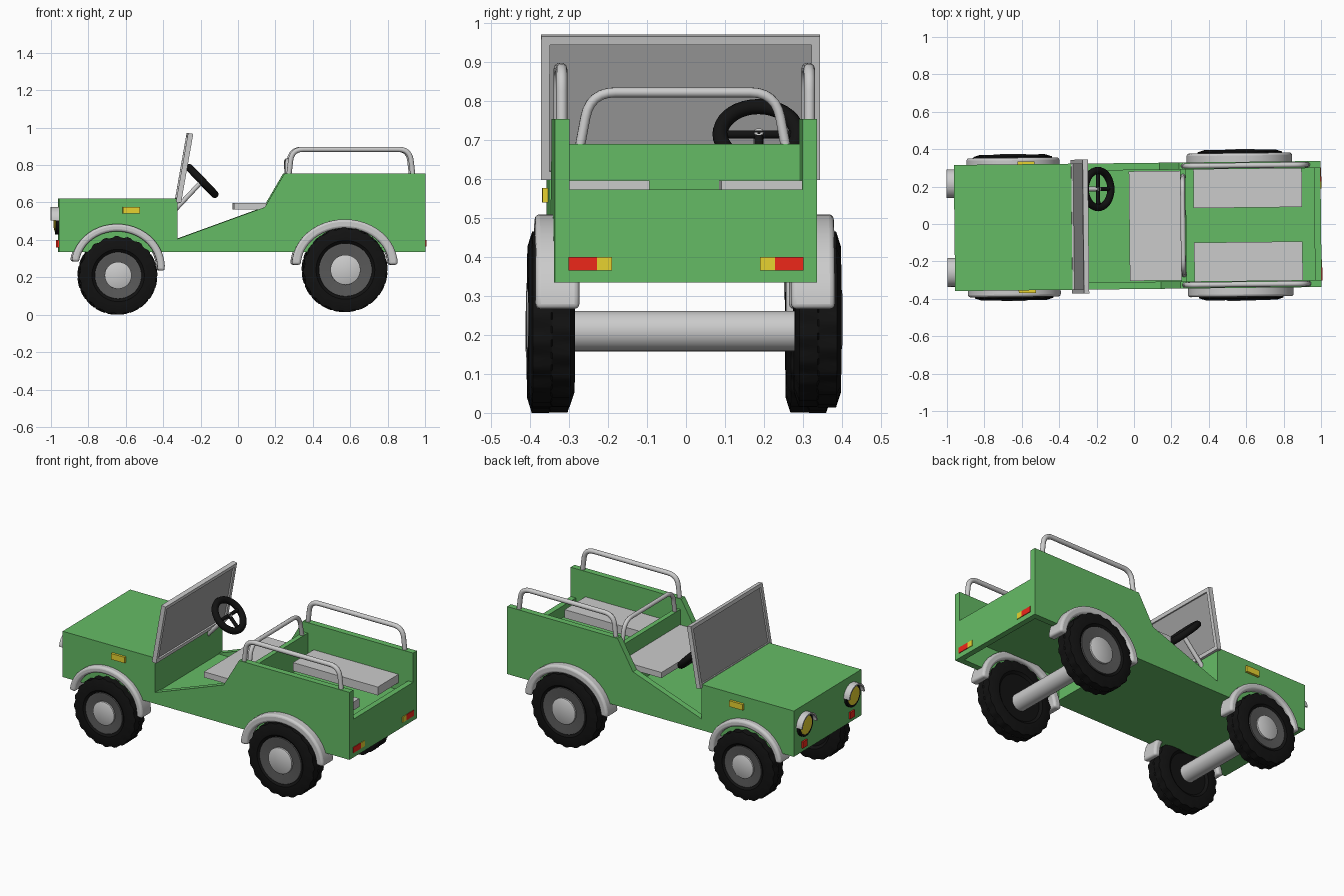
import bpy, bmesh, math
from mathutils import Matrix, Vector

if "Cube" in bpy.data.objects:
    bpy.data.objects.remove(bpy.data.objects["Cube"])


def material(name, r, g, b):
    m = bpy.data.materials.new(name)
    m.diffuse_color = (r, g, b, 1)
    m.use_nodes = True
    m.node_tree.nodes["Principled BSDF"].inputs["Base Color"].default_value = m.diffuse_color
    return m


GREEN = material("green_paint", 0.13, 0.5, 0.13)
BLACK = material("black_rubber", 0.006, 0.006, 0.006)
DARK = material("dark_grey", 0.1, 0.1, 0.1)
PANE = material("pane_grey", 0.35, 0.35, 0.35)
YELLOW = material("yellow_lamp", 0.8, 0.65, 0.03)
RED = material("red_lamp", 0.85, 0.02, 0.01)
parts = []


def finish(name, bm, mat=None, smooth=None):
    bmesh.ops.recalc_face_normals(bm, faces=bm.faces)
    me = bpy.data.meshes.new(name)
    bm.to_mesh(me)
    bm.free()
    if smooth:
        me.polygons.foreach_set("use_smooth", [True] * len(me.polygons))
        me.set_sharp_from_angle(angle=math.radians(smooth))
    ob = bpy.data.objects.new(name, me)
    bpy.context.collection.objects.link(ob)
    if mat:
        me.materials.append(mat)
    parts.append(ob)
    return ob


def prism(name, pts, a, b, mat=None, axis="y", smooth=None):
    """Extrude a profile in (x,z) along y, or in (y,z) along x."""
    bm = bmesh.new()
    at = (lambda p, t: (p[0], t, p[1])) if axis == "y" else (lambda p, t: (t, p[0], p[1]))
    lo = [bm.verts.new(at(p, a)) for p in pts]
    hi = [bm.verts.new(at(p, b)) for p in pts]
    bm.faces.new(lo)
    bm.faces.new(hi)
    n = len(pts)
    for i in range(n):
        j = (i + 1) % n
        bm.faces.new((lo[i], lo[j], hi[j], hi[i]))
    return finish(name, bm, mat, smooth)


def box(name, x0, x1, y0, y1, z0, z1, mat=None):
    return prism(name, [(x0, z0), (x1, z0), (x1, z1), (x0, z1)], y0, y1, mat)


def arch(cx, cz, rx, rz, wall, tilt=0.0, n=24):
    """Half ring profile."""
    pts = []
    for r, order in ((0, range(n + 1)), (wall, range(n, -1, -1))):
        for i in order:
            t = math.pi * i / n
            u, v = (rx - r) * math.cos(t), (rz - r) * math.sin(t)
            c, s = math.cos(tilt), math.sin(tilt)
            pts.append((cx + u * c - v * s, cz + u * s + v * c))
    return pts


def lathe(name, profile, centre, axis, mat=None, segs=48, lug=None, smooth=35):
    """Revolve (radius, height) points; lug(i, k) adds radius for tread blocks."""
    bm = bmesh.new()
    q = Vector((0, 0, 1)).rotation_difference(Vector(axis))
    rings = []
    for i in range(segs):
        t = math.tau * i / segs
        ring = []
        for k, (r, h) in enumerate(profile):
            r += lug(i, k) if lug else 0
            p = q @ Vector((r * math.cos(t), r * math.sin(t), h))
            ring.append(bm.verts.new(p + Vector(centre)))
        rings.append(ring)
    for i in range(segs):
        a, b = rings[i], rings[(i + 1) % segs]
        for k in range(len(profile) - 1):
            bm.faces.new((a[k], b[k], b[k + 1], a[k + 1]))
    bm.faces.new([r[0] for r in rings])
    bm.faces.new([r[-1] for r in rings])
    return finish(name, bm, mat, smooth)


def tube(name, pts, radius, mat=None, corner=0.0):
    """Round pipe along a path with rounded inner corners."""
    pts = [Vector(p) for p in pts]
    path = [pts[0]]
    for p, c, n in zip(pts, pts[1:], pts[2:]):
        a = c + (p - c).normalized() * corner
        b = c + (n - c).normalized() * corner
        path += [a.lerp(c, t).lerp(c.lerp(b, t), t) for t in (i / 6 for i in range(7))]
    path.append(pts[-1])
    cu = bpy.data.curves.new(name, "CURVE")
    cu.dimensions = "3D"
    cu.bevel_depth, cu.bevel_resolution, cu.use_fill_caps = radius, 3, True
    sp = cu.splines.new("POLY")
    sp.points.add(len(path) - 1)
    for s, p in zip(sp.points, path):
        s.co = (*p, 1)
    ob = bpy.data.objects.new(name, cu)
    bpy.context.collection.objects.link(ob)
    if mat:
        cu.materials.append(mat)
    parts.append(ob)


# Body: bonnet block and open tub
W, T = 0.337, 0.038
box("bonnet", -0.96, -0.328, -W, W, 0.335, 0.62, GREEN)
side = [(-0.328, 0.335), (1, 0.335), (1, 0.755), (0.245, 0.755), (0.14, 0.575), (-0.328, 0.405)]
for s in (-1, 1):
    prism("side_wall", side, s * W, s * (W - T), GREEN)
I = W - T
box("front_floor", -0.328, 0.25, -I, I, 0.335, 0.4, GREEN)
box("rear_floor", 0.28, 0.965, -I, I, 0.48, 0.5, GREEN)
box("partition", 0.25, 0.28, -I, I, 0.335, 0.69, GREEN)
box("tailgate", 0.965, 1, -I, I, 0.335, 0.573, GREEN)

# Seats
box("front_seat", -0.025, 0.25, -0.293, 0.293, 0.562, 0.597)
for s in (-1, 1):
    box("rear_bench", 0.32, 0.9, s * 0.092, s * I, 0.545, 0.597)

# Windscreen frame and pane, leaning back
lean = (Matrix.Translation((-0.322, 0, 0.6)) @ Matrix.Rotation(math.radians(10), 4, "Y"))
H, HW, B = 0.375, 0.358, 0.022
frame = [box("windscreen_post", -0.014, 0.014, s * (HW - B), s * HW, 0, H) for s in (-1, 1)]
frame += [box("windscreen_bar", -0.014, 0.014, B - HW, HW - B, z, z + B) for z in (0, H - B)]
frame.append(box("windscreen_pane", -0.004, 0.004, B - HW, HW - B, B, H - B, PANE))
for ob in frame:
    ob.data.transform(lean)

# Steering wheel, spokes and column
sc, n = Vector((-0.19, 0.2, 0.715)), Vector((0.72, 0, 0.69)).normalized()
u, v = Vector((0, 1, 0)), n.cross(Vector((0, 1, 0)))
q = Vector((0, 0, 1)).rotation_difference(n)
bpy.ops.mesh.primitive_torus_add(major_radius=0.099, minor_radius=0.02, major_segments=36,
                                 minor_segments=12, location=sc, rotation=q.to_euler())
rim = bpy.context.object
rim.name = "steering_wheel"
rim.data.materials.append(BLACK)
bpy.ops.object.shade_smooth()
parts.append(rim)
tube("spoke_bar", [sc - u * 0.095, sc + u * 0.095], 0.011, BLACK)
tube("spoke_lower", [sc, sc + v * (-0.095 if v.z > 0 else 0.095)], 0.011, BLACK)
tube("steering_column", [(-0.335, 0.2, 0.56), sc + n * 0.01], 0.013)

# Roll rails
for s in (-1, 1):
    y = s * 0.318
    tube("side_rail", [(0.268, y, 0.74), (0.285, y, 0.884), (0.915, y, 0.884), (0.932, y, 0.74)],
         0.0145, corner=0.06)
tube("cross_rail", [(0.265, -0.265, 0.68), (0.262, -0.238, 0.823),
                    (0.262, 0.238, 0.823), (0.265, 0.265, 0.68)], 0.013, corner=0.065)

# Wheels, axles and wheel arches
for tag, x, z, R, y, w, rim_r, cap_r in (("front", -0.645, 0.21, 0.203, 0.332, 0.115, 0.125, 0.072),
                                         ("rear", 0.57, 0.24, 0.219, 0.342, 0.12, 0.142, 0.08)):
    h = w / 2
    tyre = [(rim_r, -h * 0.8), (rim_r + 0.015, -h), (R - 0.03, -h), (R, -h * 0.8), (R, -0.002),
            (R, 0.002), (R, h * 0.8), (R - 0.03, h), (rim_r + 0.015, h), (rim_r, h * 0.8)]

    def lug(i, k):
        if not 2 < k < 7:
            return 0
        return 0.007 if (i // 2 + (k > 4)) % 2 else 0

    for s in (-1, 1):
        c, ax = (x, s * y, z), (0, s, 0)
        lathe(tag + "_tyre", tyre, c, ax, BLACK, 80, lug, 30)
        lathe(tag + "_rim", [(rim_r, h * 0.7), (rim_r, h * 0.95), (rim_r - 0.012, h * 0.95),
                             (cap_r, h * 0.82)], c, ax, DARK)
        lathe(tag + "_hub_cap", [(cap_r, h * 0.7), (cap_r, h), (cap_r - 0.006, h * 1.06)], c, ax)
    lathe(tag + "_axle", [(0.052, -0.3), (0.052, 0.3)], (x, 0, 0.21), (0, 1, 0), segs=32)

for tag, shape, outer in (("front", arch(-0.645, 0.26, 0.25, 0.225, 0.04, math.radians(-6)), 0.372),
                          ("rear", arch(0.567, 0.267, 0.283, 0.243, 0.048), 0.384)):
    for s in (-1, 1):
        ob = prism(tag + "_wheel_arch", shape, s * 0.272, s * outer, smooth=40)
        bev = ob.modifiers.new("rounded_edge", "BEVEL")
        bev.width, bev.segments, bev.limit_method = 0.013, 3, "ANGLE"
        bev.angle_limit = math.radians(40)

# Lamps
for s in (-1, 1):
    y = s * 0.237
    lathe("headlamp_ring", [(0.07, -0.01), (0.07, 0.016), (0.055, 0.016)], (-0.96, y, 0.5),
          (-1, 0, 0), BLACK, 32)
    lathe("headlamp_glass", [(0.056, 0), (0.056, 0.018), (0.03, 0.024)], (-0.96, y, 0.5),
          (-1, 0, 0), YELLOW, 32)
    prism("headlamp_visor", arch(y, 0.505, 0.077, 0.072, 0.009), -1.0, -0.955, axis="x", smooth=40)
    box("front_marker", -0.97, -0.955, s * 0.215, s * 0.26, 0.36, 0.4, RED)
    box("side_indicator", -0.62, -0.528, s * 0.33, s * 0.352, 0.54, 0.577, YELLOW)
    box("tail_lamp", 0.99, 1.004, s * 0.228, s * 0.302, 0.365, 0.4, RED)
    box("rear_indicator", 0.99, 1.004, s * 0.19, s * 0.228, 0.365, 0.4, YELLOW)

# Whole vehicle sits very slightly skewed
skew = Matrix.Translation((0, -0.011, 0)) @ Matrix.Rotation(0.011, 4, "Z")
bpy.context.view_layer.update()
for ob in parts:
    ob.matrix_world = skew @ ob.matrix_world
